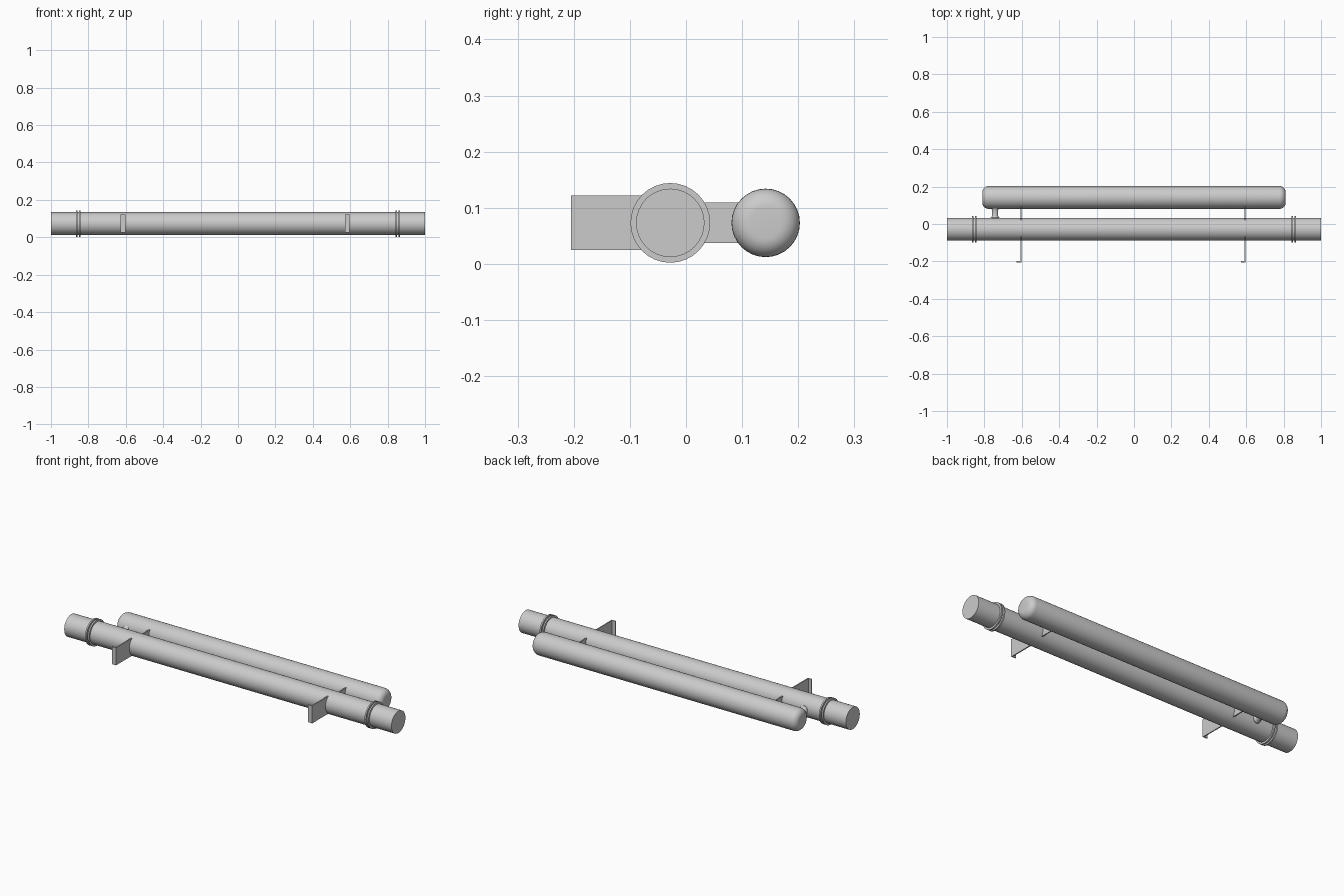
import bpy, math
from mathutils import Matrix

cube = bpy.data.objects.get("Cube")
if cube:
    bpy.data.objects.remove(cube, do_unlink=True)

grey = bpy.data.materials.new("plain grey")
grey.use_nodes = True
COLOUR = (0.6, 0.6, 0.6, 1)
grey.diffuse_color = COLOUR
grey.node_tree.nodes["Principled BSDF"].inputs["Base Color"].default_value = COLOUR

PIPE_Y, TANK_Y, AXIS_Z, RADIUS = -0.028, 0.142, 0.073, 0.061


def add_mesh(name, verts, faces):
    mesh = bpy.data.meshes.new(name)
    mesh.from_pydata(verts, [], faces)
    mesh.materials.append(grey)
    obj = bpy.data.objects.new(name, mesh)
    bpy.context.collection.objects.link(obj)
    return obj


def lathe(name, profile, matrix, sides=32):
    """Closed solid turned about local z from (radius, height) pairs."""
    verts, faces = [], []
    for r, h in profile:
        for i in range(sides):
            a = math.tau * i / sides
            verts.append(matrix @ Matrix.Translation((r * math.cos(a), r * math.sin(a), h)).translation)
    for k in range(len(profile) - 1):
        for i in range(sides):
            j = (i + 1) % sides
            faces.append((k * sides + i, k * sides + j, (k + 1) * sides + j, (k + 1) * sides + i))
    faces.append(tuple(reversed(range(sides))))
    faces.append(tuple(range((len(profile) - 1) * sides, len(profile) * sides)))
    obj = add_mesh(name, verts, faces)
    bpy.ops.object.select_all(action="DESELECT")
    obj.select_set(True)
    bpy.context.view_layer.objects.active = obj
    bpy.ops.object.shade_smooth_by_angle(angle=math.radians(35))
    return obj


def along_x(y):
    return Matrix.Translation((0, y, AXIS_Z)) @ Matrix.Rotation(math.pi / 2, 4, "Y")


def box(name, x0, x1, y0, y1, z0, z1):
    verts = [(x, y, z) for x in (x0, x1) for y in (y0, y1) for z in (z0, z1)]
    faces = [(0, 1, 3, 2), (4, 6, 7, 5), (0, 4, 5, 1), (2, 3, 7, 6), (0, 2, 6, 4), (1, 5, 7, 3)]
    return add_mesh(name, verts, faces)


# Main pipe with a pair of collar rings near each end
lathe("main_pipe", [(RADIUS, -1), (RADIUS, 1)], along_x(PIPE_Y))
for side, sign in (("left", 1), ("right", -1)):
    for part, x in (("inner", 0.846), ("outer", 0.862)):
        c = sign * x
        lathe(f"{side}_{part}_collar", [(0.071, c - 0.004), (0.071, c + 0.004)], along_x(PIPE_Y))

# Side tank with rounded ends
ROUND, HALF = 0.033, 0.811
end = [(RADIUS - ROUND + ROUND * math.sin(t), HALF - ROUND + ROUND * math.cos(t))
       for t in (math.pi / 2 * i / 7 for i in range(8))]
profile = [(r, -h) for r, h in end] + list(reversed(end))
lathe("side_tank", profile, along_x(TANK_Y))

# Short flared connector between pipe and tank
to_back = Matrix.Translation((-0.743, 0, AXIS_Z)) @ Matrix.Rotation(-math.pi / 2, 4, "X")
lathe("connector", [(0.023, 0.0), (0.023, 0.034), (0.019, 0.037), (0.017, 0.043), (0.017, 0.075),
                    (0.019, 0.081), (0.023, 0.085), (0.023, 0.12)], to_back, 24)

# Thin brackets: front plate with a bent foot, and a smaller plate behind
for side, x in (("left", 0.597), ("right", -0.602)):
    box(f"{side}_front_bracket", x - 0.006, x, -0.205, PIPE_Y - 0.02, 0.025, 0.122)
    box(f"{side}_bracket_foot", x - 0.026, x - 0.006, -0.205, -0.199, 0.025, 0.122)
    box(f"{side}_tank_bracket", x - 0.006, x, PIPE_Y + 0.02, TANK_Y - 0.02, 0.037, 0.109)
